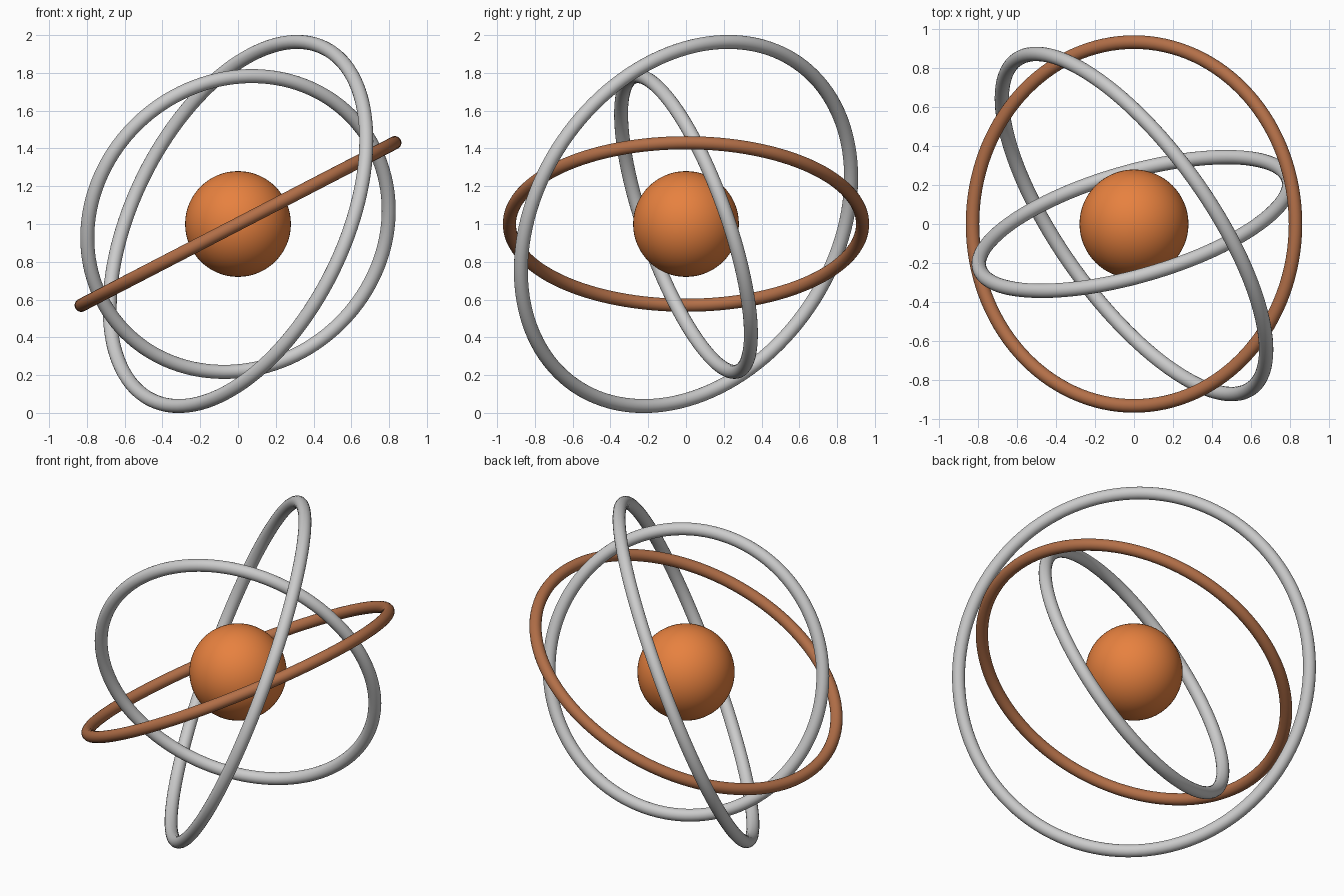
import bpy
from mathutils import Vector

if "Cube" in bpy.data.objects:
    bpy.data.objects.remove(bpy.data.objects["Cube"])

CENTRE = Vector((0, 0, 1))


def colour(obj, name, rgb):
    mat = bpy.data.materials.new(name)
    mat.diffuse_color = (*rgb, 1)
    mat.use_nodes = True
    mat.node_tree.nodes["Principled BSDF"].inputs["Base Color"].default_value = mat.diffuse_color
    obj.data.materials.append(mat)


def ring(name, radius, tube, normal):
    """Round-section hoop about the centre, facing along its normal."""
    turn = Vector((0, 0, 1)).rotation_difference(Vector(normal))
    bpy.ops.mesh.primitive_torus_add(
        location=CENTRE, rotation=turn.to_euler(),
        major_radius=radius, minor_radius=tube,
        major_segments=128, minor_segments=20)
    obj = bpy.context.object
    obj.name = name
    bpy.ops.object.shade_smooth()
    return obj


# central ball
bpy.ops.mesh.primitive_uv_sphere_add(segments=64, ring_count=32, radius=0.28, location=CENTRE)
core = bpy.context.object
core.name = "core_ball"
bpy.ops.object.shade_smooth()
colour(core, "orange", (0.80, 0.22, 0.05))

# three nested, tilted hoops
ring("inner_ring", 0.827, 0.037, (-0.263, 0.910, 0.322))
middle = ring("middle_ring", 0.935, 0.035, (-0.460, 0, 0.888))
colour(middle, "copper", (0.45, 0.16, 0.065))
ring("outer_ring", 1.038, 0.037, (0.756, 0.539, -0.371))
